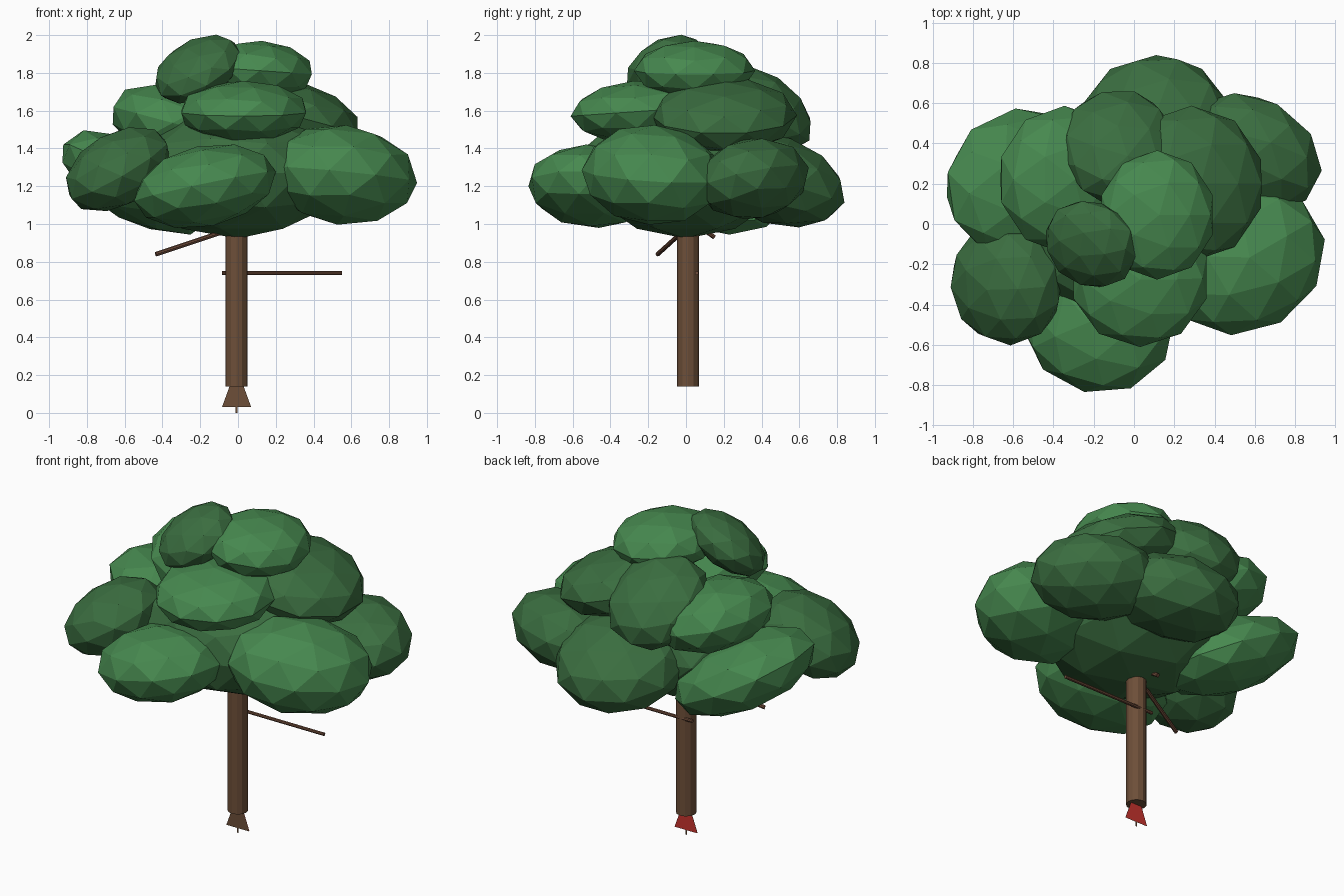
import bpy, bmesh, math
from mathutils import Vector, Euler

if "Cube" in bpy.data.objects:
    bpy.data.objects.remove(bpy.data.objects["Cube"])


def material(name, color):
    m = bpy.data.materials.new(name)
    m.diffuse_color = (*color, 1.0)
    m.use_nodes = True
    m.node_tree.nodes["Principled BSDF"].inputs["Base Color"].default_value = m.diffuse_color
    return m


LIGHT = material("light_leaf_green", (0.062, 0.248, 0.078))
DARK = material("dark_leaf_green", (0.043, 0.155, 0.051))
BARK = material("bark_brown", (0.153, 0.078, 0.040))
TWIG = material("branch_brown", (0.165, 0.074, 0.043))
RED = material("root_red", (0.58, 0.034, 0.027))


def finish(bm, name, mat):
    me = bpy.data.meshes.new(name)
    bm.to_mesh(me)
    bm.free()
    me.materials.append(mat)
    ob = bpy.data.objects.new(name, me)
    bpy.context.collection.objects.link(ob)
    return ob


def leaf_clump(name, center, radii, tilt, mat):
    """Flattened, tilted low-poly ball fitted to its radii."""
    bm = bmesh.new()
    bmesh.ops.create_icosphere(bm, subdivisions=2, radius=1.02)
    turn = Euler([math.radians(a) for a in tilt])
    for v in bm.verts:
        p = Vector([c * r for c, r in zip(v.co, radii)])
        p.rotate(turn)
        v.co = p + Vector(center)
    return finish(bm, name, mat)


def rod(name, start, end, radius, sides, mat):
    a, b = Vector(start), Vector(end)
    bm = bmesh.new()
    bmesh.ops.create_cone(bm, cap_ends=True, segments=sides,
                          radius1=radius, radius2=radius, depth=(b - a).length)
    turn = (b - a).to_track_quat('Z', 'Y')
    for v in bm.verts:
        v.co = turn @ v.co + (a + b) / 2
    return finish(bm, name, mat)


def flat_plate(name, outline, y, facing, mat):
    """Flat single face looking to the front (-1) or back (+1)."""
    bm = bmesh.new()
    face = bm.faces.new([bm.verts.new((x, y, z)) for x, z in outline])
    face.normal_update()
    if face.normal.y * facing < 0:
        face.normal_flip()
    return finish(bm, name, mat)


# Trunk, with the flat flared root (brown front, red back) and its small tip
rod("trunk", (-0.008, 0.01, 0.14), (-0.008, 0.01, 1.25), 0.058, 12, BARK)
flare = [(-0.085, 0.03), (0.07, 0.03), (0.03, 0.14), (-0.045, 0.14)]
flat_plate("root_flare_front", flare, 0.008, -1, BARK)
flat_plate("root_flare_back", flare, 0.012, 1, RED)
flat_plate("root_tip", [(-0.013, 0.0), (-0.003, 0.0), (-0.003, 0.03), (-0.013, 0.03)], 0.01, -1, BARK)

# Thin bare branches
rod("right_branch", (-0.085, 0.057, 0.74), (0.55, 0.057, 0.74), 0.010, 8, TWIG)
rod("left_branch", (0.0, 0.01, 0.985), (-0.435, -0.15, 0.84), 0.012, 8, TWIG)
rod("back_branch", (-0.008, 0.01, 1.03), (-0.05, 0.15, 0.93), 0.012, 8, TWIG)

# Crown: heart, then lower ring, middle ring and top
clumps = [
    ("crown_heart", (0, 0, 1.27), (0.55, 0.51, 0.34), (0, 0, 0), DARK),
    ("lower_front", (-0.175, -0.495, 1.20), (0.38, 0.34, 0.21), (0, -12, -12), LIGHT),
    ("lower_right", (0.55, -0.18, 1.26), (0.41, 0.35, 0.26), (0, 6, 30), LIGHT),
    ("lower_right_back", (0.585, 0.355, 1.24), (0.36, 0.275, 0.21), (15, 0, -28), DARK),
    ("lower_back", (0.11, 0.48, 1.23), (0.38, 0.37, 0.23), (-18, 0, 0), DARK),
    ("lower_left_back", (-0.535, 0.19, 1.22), (0.44, 0.38, 0.205), (0, 28, 8), LIGHT),
    ("lower_left_front", (-0.635, -0.30, 1.29), (0.30, 0.30, 0.19), (8, -30, 0), DARK),
    ("middle_front", (0.03, -0.265, 1.595), (0.34, 0.34, 0.16), (4, 0, 0), LIGHT),
    ("middle_right", (0.285, 0.20, 1.575), (0.37, 0.38, 0.18), (0, 15, 0), DARK),
    ("middle_back", (-0.08, 0.385, 1.61), (0.29, 0.31, 0.19), (-32, 0, 0), DARK),
    ("middle_left", (-0.345, 0.22, 1.535), (0.335, 0.36, 0.195), (0, 15, 0), LIGHT),
    ("top_right", (0.115, 0.045, 1.812), (0.285, 0.315, 0.155), (0, 4, 0), LIGHT),
    ("top_left", (-0.213, -0.10, 1.82), (0.245, 0.23, 0.135), (25, -28, 0), DARK),
]
for name, center, radii, tilt, mat in clumps:
    leaf_clump(name + "_leaves", center, radii, tilt, mat)
